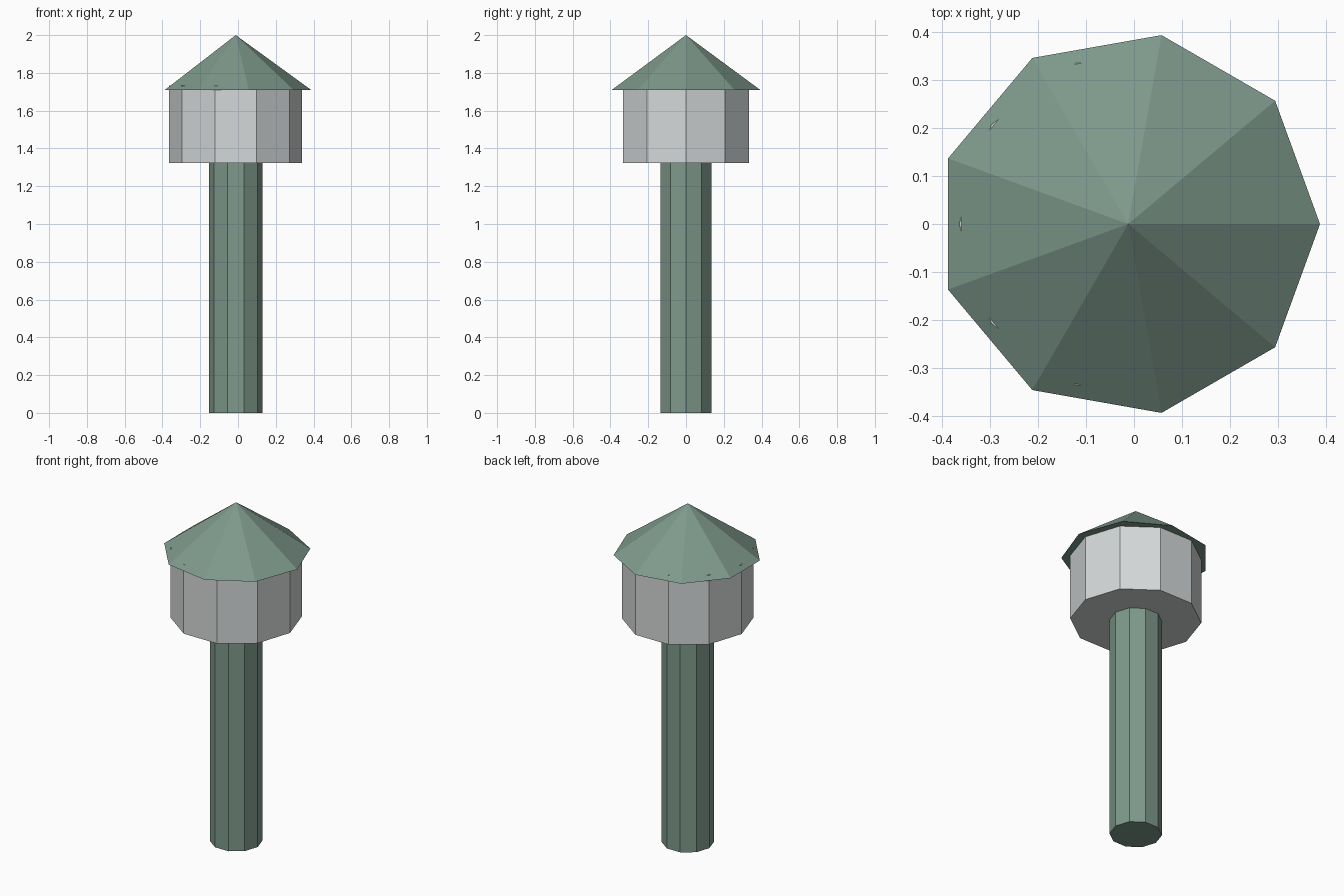
import bpy

cube = bpy.data.objects.get("Cube")
if cube:
    bpy.data.objects.remove(cube, do_unlink=True)

AXIS_X = -0.012  # shared axis of the tower


def make_material(name, rgb):
    mat = bpy.data.materials.new(name)
    mat.use_nodes = True
    color = (*rgb, 1.0)
    mat.diffuse_color = color
    bsdf = mat.node_tree.nodes["Principled BSDF"]
    bsdf.inputs["Base Color"].default_value = color
    bsdf.inputs["Roughness"].default_value = 0.8
    return mat


def make_prism(name, sides, bottom_radius, top_radius, z0, z1, mat):
    """Flat-sided prism or cone with one corner pointing along +x."""
    bpy.ops.mesh.primitive_cone_add(
        vertices=sides, radius1=bottom_radius, radius2=top_radius,
        depth=z1 - z0, location=(AXIS_X, 0, (z0 + z1) / 2))
    obj = bpy.context.object
    obj.name = name
    # Turn the first corner from +y to +x
    obj.rotation_euler.z = -1.570796
    bpy.ops.object.transform_apply(location=False, rotation=True, scale=False)
    obj.data.materials.append(mat)
    return obj


green = make_material("sage green", (0.21, 0.32, 0.26))
grey = make_material("pale grey", (0.66, 0.69, 0.69))

# Slim shaft, wide cabin, pointed roof
make_prism("shaft", 10, 0.141, 0.141, 0.0, 1.33, green)
make_prism("cabin", 10, 0.352, 0.352, 1.322, 1.732, grey)
make_prism("roof", 9, 0.399, 0.0, 1.71, 2.0, green)
